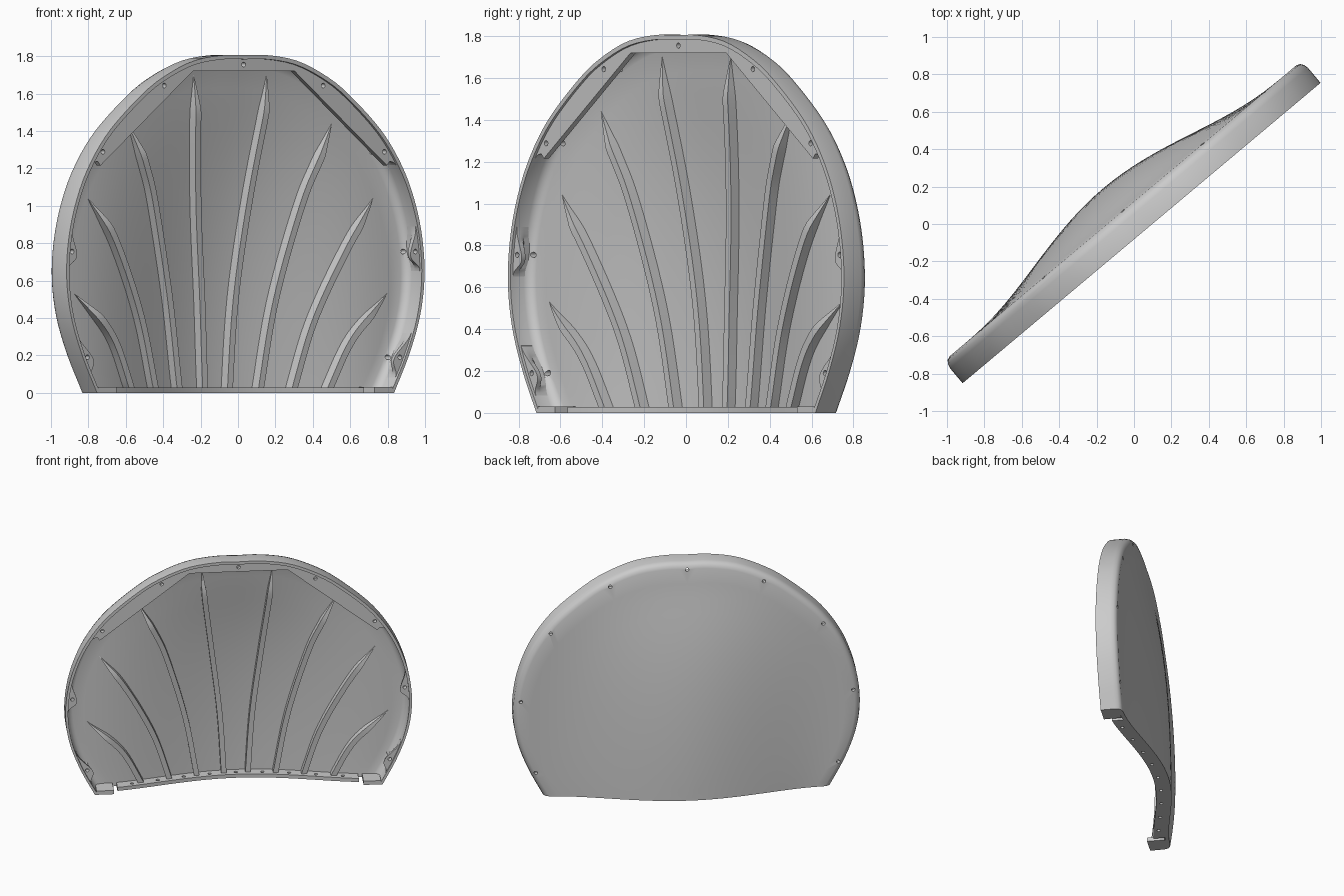
import bpy, bmesh, math
from mathutils import Vector

if "Cube" in bpy.data.objects:
    bpy.data.objects.remove(bpy.data.objects["Cube"])

YAW = math.radians(40.0)
CA, SA = math.cos(YAW), math.sin(YAW)
FRONT = -0.063          # depth of the open front edge
THICK = 0.03

grey = bpy.data.materials.new("plain grey")
grey.diffuse_color = (0.6, 0.6, 0.6, 1)
grey.use_nodes = True
grey.node_tree.nodes["Principled BSDF"].inputs["Base Color"].default_value = grey.diffuse_color


def world(u, v, z):
    """u runs along the panel, v towards its back."""
    return Vector((u * CA - v * SA, u * SA + v * CA, z))


# ---- half outline (u, z), smoothed into a dense polyline ----
HALF = [(1.037, 0), (1.14, .2), (1.215, .4), (1.248, .6), (1.238, .8), (1.19, 1.0),
        (1.1, 1.2), (.95, 1.4), (.715, 1.6), (.55, 1.7), (.36, 1.775), (.16, 1.805), (0, 1.805)]


def smooth(pts, n=10):
    pts = [Vector(p) for p in pts]
    ext = [2 * pts[0] - pts[1]] + pts + [2 * pts[-1] - pts[-2]]
    out = []
    for a, b, c, d in zip(ext, ext[1:], ext[2:], ext[3:]):
        for i in range(n):
            t = i / n
            out.append(.5 * (2 * b + (c - a) * t + (2 * a - 5 * b + 4 * c - d) * t * t
                             + (3 * b - a - 3 * c + d) * t ** 3))
    return out + [pts[-1]]


POLAR = [(math.atan2(p.y, p.x), p.length) for p in smooth(HALF)]


def radius(th):
    th = min(th, math.pi - th)
    for (a0, r0), (a1, r1) in zip(POLAR, POLAR[1:]):
        if th <= a1:
            return r0 + (r1 - r0) * max(0, th - a0) / (a1 - a0)
    return POLAR[-1][1]


def v_back(u, z):
    """Depth of the bulging back skin."""
    r = math.hypot(u, z) / radius(min(max(math.atan2(z, u), 0), math.pi))
    across = math.cos(min(abs(u) / 1.1, 1) * math.pi / 2) ** 2
    up = max(0, 1 - (z / 1.8) ** 2.2)
    return 0.092 + 0.16 * across * up * max(0, 1 - r ** 7)


def v_in(u, z):
    return v_back(u, z) - THICK


def loft(name, sections):
    """Bridge a row of closed cross-sections into a solid."""
    bm = bmesh.new()
    rows = [[bm.verts.new(world(*p)) for p in s] for s in sections]
    n = len(rows[0])
    for a, b in zip(rows, rows[1:]):
        for i in range(n):
            j = (i + 1) % n
            bm.faces.new((a[i], a[j], b[j], b[i]))
    for r in (rows[0], rows[-1]):
        for i in range(n // 2 - 1):     # pair both sides of the section
            bm.faces.new((r[i], r[i + 1], r[n - 2 - i], r[n - 1 - i]))
    bmesh.ops.remove_doubles(bm, verts=bm.verts, dist=1e-5)
    bmesh.ops.dissolve_degenerate(bm, edges=bm.edges, dist=1e-6)
    bmesh.ops.recalc_face_normals(bm, faces=bm.faces)
    me = bpy.data.meshes.new(name)
    bm.to_mesh(me)
    bm.free()
    ob = bpy.data.objects.new(name, me)
    bpy.context.collection.objects.link(ob)
    me.materials.append(grey)
    return ob


# ---- shell: rim wall, rounded back edge and bulged skin ----
OUTER = [(.045, .092), (.022, .084), (.007, .067), (0, .042), (0, FRONT)]
INNER = [(.07, .062), (.045, .054), (.03, .038), (.022, .02), (.022, FRONT)]
RINGS = 16


def shell_section(th):
    R, c, s = radius(th), math.cos(th), math.sin(th)

    def side(edge, off):
        pts = []
        for i in range(RINGS):
            r = (R - edge[0][0]) * i / RINGS
            pts.append((r * c, v_back(r * c, r * s) - off, r * s))
        return pts + [((R - d) * c, v, (R - d) * s) for d, v in edge]
    return side(OUTER, 0) + side(INNER, THICK)[::-1]


N = 96
shell = loft("shell", [shell_section(math.pi * i / N) for i in range(N + 1)])
parts = [shell]


def spread(a, b, n):
    return [a + (b - a) * i / n for i in range(n + 1)]


# ---- top flange: thin plate with a straight-edged inner border ----
CORNERS = [Vector(p) for p in ((1.0, 1.215), (.355, 1.72), (-.355, 1.72), (-1.0, 1.215))]
sections = []
for k, (a, b) in enumerate(zip(CORNERS, CORNERS[1:])):
    for t in spread(0, 1, 14)[(k > 0):]:
        p = a.lerp(b, t)
        th = math.atan2(p.y, p.x)
        q = Vector((math.cos(th), math.sin(th))) * (radius(th) - .012)
        if p.length > q.length - .012:
            p = q * ((q.length - .012) / q.length)
        sections.append([(p.x, -.048, p.y), (q.x, -.048, q.y), (q.x, -.016, q.y), (p.x, -.016, p.y)])
parts.append(loft("top_flange", sections))

# ---- screw bosses flaring out of the rim wall ----
SCREWS = [(0, 1.76), (.56, 1.66), (.98, 1.285), (1.19, .75), (1.09, .19)]
screw_angles = []
for u, z in SCREWS:
    th = math.atan2(z, u)
    screw_angles += [th] if u == 0 else [th, math.pi - th]
for side in ("right", "left"):
    for k, (u, z) in enumerate(SCREWS[2:]):
        th0 = math.atan2(z, u)
        th0 = th0 if side == "right" else math.pi - th0
        sections = []
        for t in spread(-1, 1, 16):
            th = th0 + t * .11 / radius(th0)
            R, c, s = radius(th), math.cos(th), math.sin(th)
            bump = math.cos(t * math.pi / 2) ** 2
            prof = [(.024 + .066 * bump, -.048), (.012, -.048), (.012, .05),
                    (.024 + .008 * bump, .05), (.024 + .011 * bump, .0), (.024 + .06 * bump, -.02)]
            sections.append([((R - d) * c, v, (R - d) * s) for d, v in prof])
        parts.append(loft(f"{side}_boss_{k + 1}", sections))

# ---- bottom ledge following the bulge, and corner tabs ----
sections = []
for u in spread(-.87, .87, 40):
    b = v_in(u, 0) + .012
    f = b - .095
    sections.append([(u, f, 0), (u, b, 0), (u, b, .028), (u, f, .028)])
ledge = loft("bottom_ledge", sections)
parts.append(ledge)
for s, side in ((1, "right"), (-1, "left")):
    tab = [[(s * u, v, z) for v, z in ((FRONT, 0), (.066, 0), (.066, .03), (FRONT, .03))]
           for u in (.9, 1.025)]
    parts.append(loft(f"{side}_corner_tab", tab))

# ---- fan of curved stiffening ribs ----
RIBS = [[(.085, 0), (.117, .5), (.176, 1.0), (.232, 1.45), (.255, 1.7)],
        [(.28, 0), (.37, .5), (.51, 1.0), (.6, 1.22), (.712, 1.44)],
        [(.477, 0), (.607, .4), (.815, .8), (.995, 1.04)],
        [(.68, 0), (.842, .3), (1.09, .53)]]
for s, side in ((1, "right"), (-1, "left")):
    for k, pts in enumerate(RIBS):
        path = smooth(pts, 8)
        n = len(path) - 1
        sections = []
        for i, p in enumerate(path):
            d = (path[min(i + 1, n)] - path[max(i - 1, 0)]).normalized()
            taper = min(1, .04 + (path[-1] - p).length / .2)
            nrm = Vector((d.y, -d.x)) * .019 * taper
            h = .052 * taper
            a, b = p - nrm, p + nrm
            a.y, b.y = max(a.y, .002), max(b.y, .002)
            if i == 0:
                a.y = b.y = 0.002
            top = v_in(p.x, p.y) - h
            sections.append([(s * a.x, top, a.y), (s * b.x, top, b.y),
                             (s * b.x, v_in(*b) + .01, b.y), (s * a.x, v_in(*a) + .01, a.y)])
        parts.append(loft(f"{side}_rib_{k + 1}", sections))


# ---- drill the screw holes ----
def drill(targets, axis_pairs, r):
    bm = bmesh.new()
    for a, b in axis_pairs:
        a, b = world(*a), world(*b)
        rot = (b - a).to_track_quat('Z', 'Y').to_matrix().to_4x4()
        rot.translation = (a + b) / 2
        bmesh.ops.create_cone(bm, cap_ends=True, segments=12, radius1=r, radius2=r,
                              depth=(b - a).length, matrix=rot)
    me = bpy.data.meshes.new("hole_cutter")
    bm.to_mesh(me)
    bm.free()
    cutter = bpy.data.objects.new("hole_cutter", me)
    cutter.hide_render = True
    bpy.context.collection.objects.link(cutter)
    for ob in targets:
        m = ob.modifiers.new("holes", 'BOOLEAN')
        m.operation, m.solver, m.object = 'DIFFERENCE', 'EXACT', cutter
        bpy.context.view_layer.update()
        ev = ob.evaluated_get(bpy.context.evaluated_depsgraph_get())
        new = bpy.data.meshes.new_from_object(ev)
        ob.modifiers.clear()
        if len(new.polygons) > 4:
            ob.data = new
    bpy.data.objects.remove(cutter)


axes = []
for th in screw_angles:
    r = radius(th) - .05
    axes.append(((r * math.cos(th), -.2, r * math.sin(th)), (r * math.cos(th), .3, r * math.sin(th))))
drill([o for o in parts if o.name == "shell" or "boss" in o.name or "flange" in o.name], axes, .013)
ledge_axes = []
for k in range(-4, 5):
    v = v_in(.19 * k, 0) - .045
    ledge_axes.append(((.19 * k, v, -.1), (.19 * k, v, .1)))
drill([ledge], ledge_axes, .013)

# ---- shading ----
bpy.ops.object.select_all(action='DESELECT')
for ob in parts:
    ob.select_set(True)
bpy.context.view_layer.objects.active = shell
bpy.ops.object.shade_smooth_by_angle(angle=math.radians(32))
